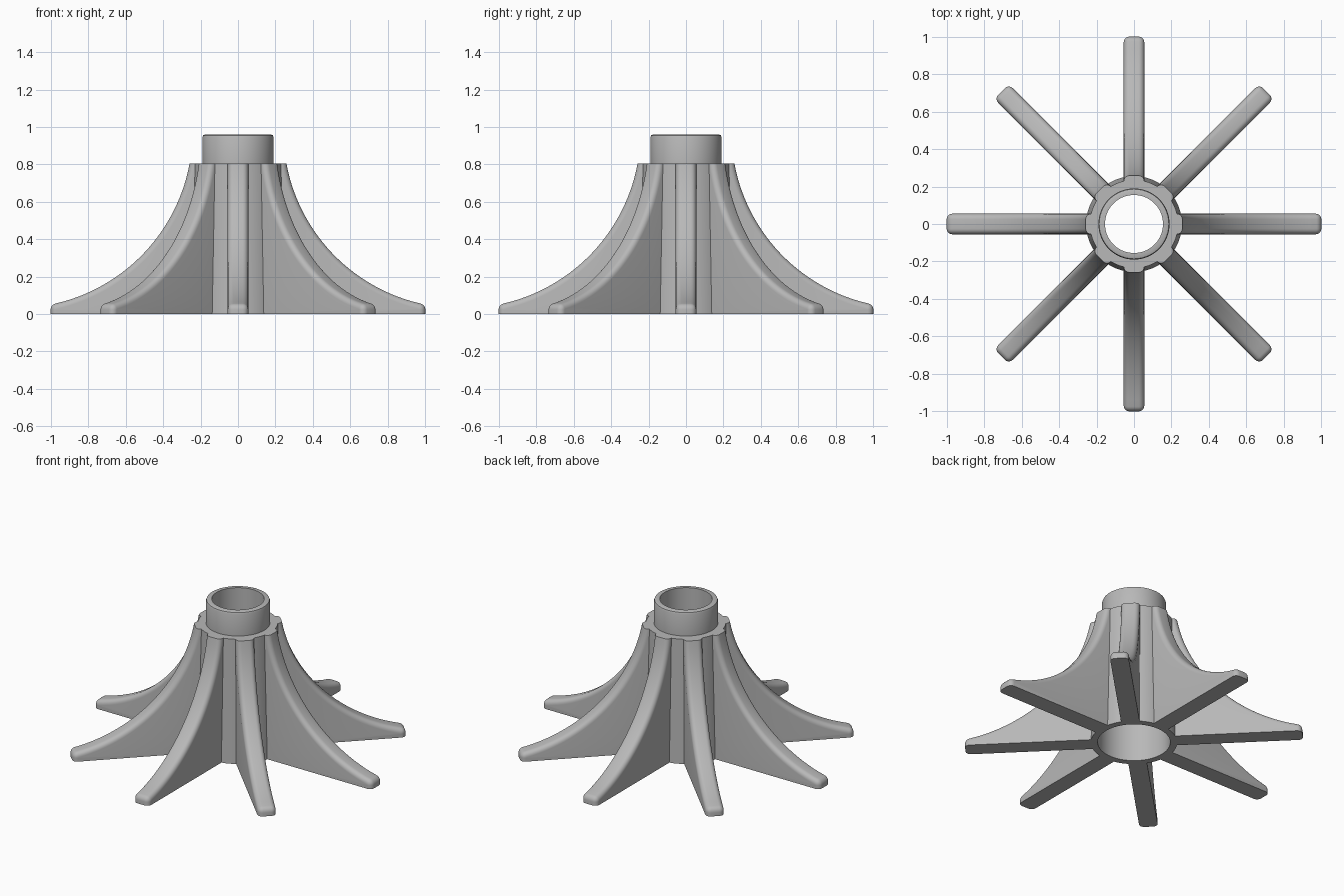
import bpy, bmesh
from math import radians, sin, cos, asin, sqrt, pi

cube = bpy.data.objects.get("Cube")
if cube:
    bpy.data.objects.remove(cube)

grey = bpy.data.materials.new("plain grey")
grey.use_nodes = True
colour = (0.48, 0.48, 0.48, 1)
grey.diffuse_color = colour
grey.node_tree.nodes["Principled BSDF"].inputs["Base Color"].default_value = colour


def finish(name, bm, angle=35):
    bmesh.ops.recalc_face_normals(bm, faces=bm.faces)
    mesh = bpy.data.meshes.new(name)
    bm.to_mesh(mesh)
    bm.free()
    mesh.materials.append(grey)
    obj = bpy.data.objects.new(name, mesh)
    bpy.context.collection.objects.link(obj)
    bpy.ops.object.select_all(action="DESELECT")
    obj.select_set(True)
    bpy.context.view_layer.objects.active = obj
    bpy.ops.object.shade_smooth_by_angle(angle=radians(angle))
    return obj


def bridge(bm, a, b):
    for i in range(len(a)):
        j = (i + 1) % len(a)
        bm.faces.new((a[i], a[j], b[j], b[i]))


# Hollow hub: tapered sleeve with a narrower collar on top
HUB = [(0.215, 0), (0.256, 0), (0.236, 0.805), (0.19, 0.805), (0.19, 0.945),
       (0.186, 0.956), (0.175, 0.96), (0.155, 0.96), (0.155, 0.76), (0.215, 0.76)]
bm = bmesh.new()
SIDES = 96
rings = [[bm.verts.new((r * cos(2 * pi * k / SIDES), r * sin(2 * pi * k / SIDES), z))
          for k in range(SIDES)] for r, z in HUB]
for i, ring in enumerate(rings):
    bridge(bm, ring, rings[(i + 1) % len(rings)])
finish("hub", bm)

# Curved fin: concave arc running into a rounded tip
CX, CZ, R = 1.188, 0.977, 0.945
TOP, INNER, TIP_R = 0.805, 0.226, 0.034
HALF, ROUND = 0.055, 0.03
END = radians(77)


def fin_profile(inset):
    """Side outline of the fin, pulled in from its upper edge by inset."""
    radius = R + inset
    start = asin((CZ - TOP) / radius)
    pts = [(INNER, 0), (INNER, TOP)]
    for k in range(29):
        a = start + (END - start) * k / 28
        pts.append((CX - radius * cos(a), CZ - radius * sin(a)))
    tx = CX - (R + TIP_R) * cos(END)
    tz = CZ - (R + TIP_R) * sin(END)
    for k in range(1, 7):
        a = END * (1 - k / 6)
        pts.append((tx + (TIP_R - inset) * cos(a), tz + (TIP_R - inset) * sin(a)))
    pts.append((tx + TIP_R - inset, 0))
    return pts


# Layers across the fin's thickness give the rounded upper edges
half_layers = []
for k in range(6):
    a = pi / 2 * k / 5
    half_layers.append((HALF - ROUND + ROUND * sin(a), ROUND * (1 - cos(a))))
layers = [(-y, d) for y, d in reversed(half_layers)] + half_layers

for n in range(8):
    turn = n * pi / 4
    c, s = cos(turn), sin(turn)
    bm = bmesh.new()
    loops = [[bm.verts.new((x * c - y * s, x * s + y * c, z)) for x, z in fin_profile(d)]
             for y, d in layers]
    for a, b in zip(loops, loops[1:]):
        bridge(bm, a, b)
    bm.faces.new(loops[0])
    bm.faces.new(loops[-1])
    finish(f"fin_{n + 1}", bm)
